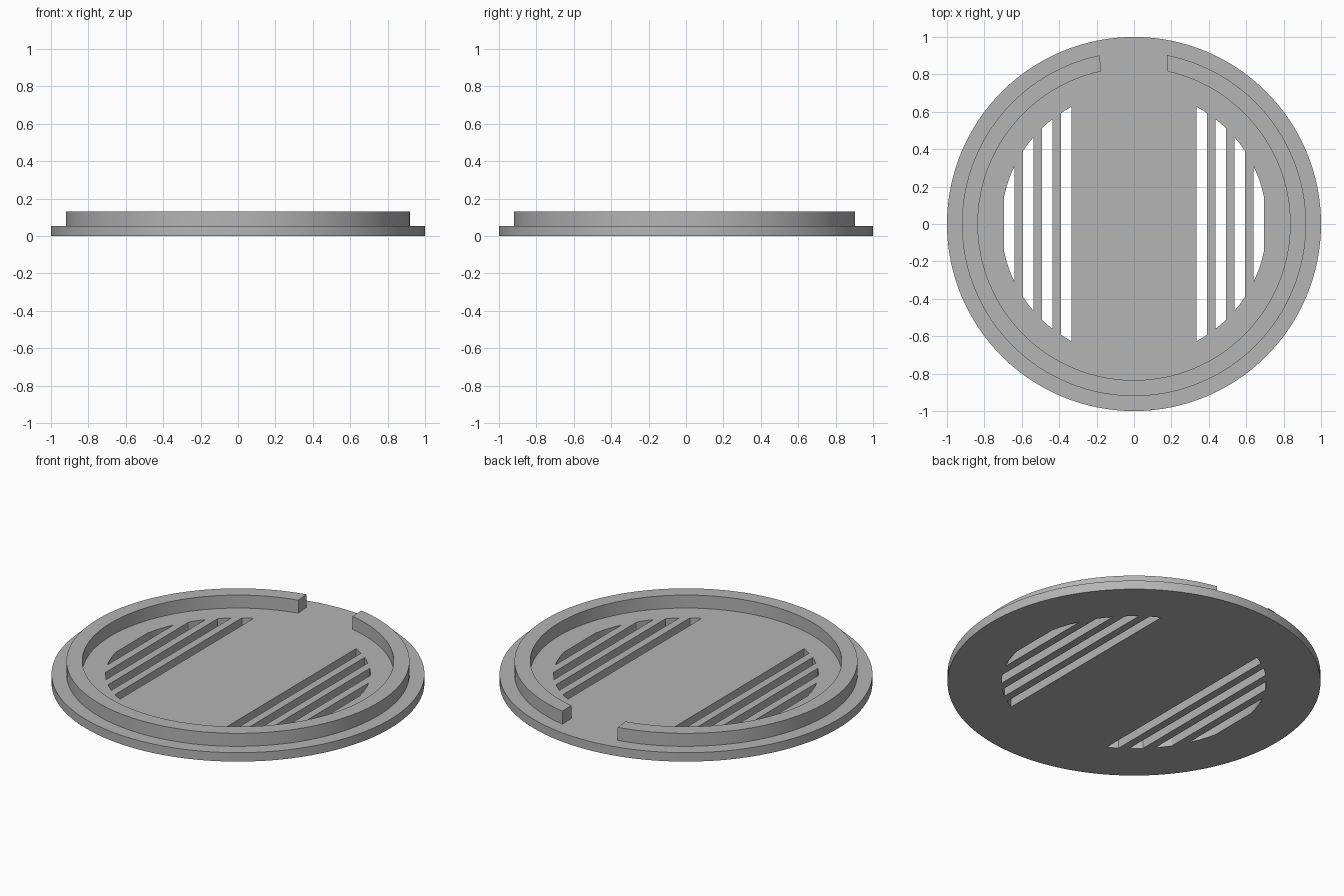
import bpy
import math

cube = bpy.data.objects.get("Cube")
if cube:
    bpy.data.objects.remove(cube, do_unlink=True)

GREY = (0.46, 0.46, 0.46, 1.0)
PLATE_TOP, RING_TOP = 0.053, 0.13
RING_OUTER, RING_INNER, VENT_RADIUS = 0.92, 0.835, 0.71

grey = bpy.data.materials.new("plain grey")
grey.use_nodes = True
grey.diffuse_color = GREY
grey.node_tree.nodes["Principled BSDF"].inputs["Base Color"].default_value = GREY


def arc(radius, start, end, steps):
    """Points along a circle from one angle to another."""
    angles = [start + (end - start) * i / steps for i in range(steps + 1)]
    return [(radius * math.cos(a), radius * math.sin(a)) for a in angles]


def extruded(name, outlines, bottom, top):
    """Solid from flat closed outlines; inner outlines become holes."""
    curve = bpy.data.curves.new(name, "CURVE")
    curve.dimensions = "2D"
    curve.fill_mode = "BOTH"
    curve.extrude = (top - bottom) / 2
    for points in outlines:
        spline = curve.splines.new("POLY")
        spline.points.add(len(points) - 1)
        for target, (x, y) in zip(spline.points, points):
            target.co = (x, y, 0, 1)
        spline.use_cyclic_u = True
    obj = bpy.data.objects.new(name, curve)
    bpy.context.collection.objects.link(obj)
    bpy.ops.object.select_all(action="DESELECT")
    obj.select_set(True)
    bpy.context.view_layer.objects.active = obj
    bpy.ops.object.convert(target="MESH")
    obj = bpy.context.object
    obj.location.z = (top + bottom) / 2
    # Weld caps to walls and face everything outward
    bpy.ops.object.mode_set(mode="EDIT")
    bpy.ops.mesh.select_all(action="SELECT")
    bpy.ops.mesh.remove_doubles(threshold=0.0001)
    bpy.ops.mesh.normals_make_consistent(inside=False)
    bpy.ops.object.mode_set(mode="OBJECT")
    obj.data.materials.clear()
    obj.data.materials.append(grey)
    bpy.ops.object.shade_smooth_by_angle(angle=math.radians(30))
    return obj


# Round base plate with mirrored vent slots that end on a circle
outlines = [arc(1.0, 0, math.tau, 128)[:-1]]
for side in (-1, 1):
    for i in range(4):
        inner_x = 0.335 + 0.1015 * i
        outer_x = inner_x + 0.055
        a, b = (math.acos(x / VENT_RADIUS) for x in (inner_x, outer_x))
        slot = arc(VENT_RADIUS, -a, -b, 3) + arc(VENT_RADIUS, b, a, 3)
        outlines.append([(side * x, y) for x, y in slot])
extruded("base_plate", outlines, 0, PLATE_TOP)


# Raised ring, open at the back with nearly parallel ends
def ring_arc(radius, left_x, right_x):
    return arc(radius, math.acos(left_x / radius),
               math.tau + math.acos(right_x / radius), 120)


outer = ring_arc(RING_OUTER, -0.184, 0.177)
inner = ring_arc(RING_INNER, -0.176, 0.179)
extruded("raised_ring", [outer + inner[::-1]], PLATE_TOP, RING_TOP)
